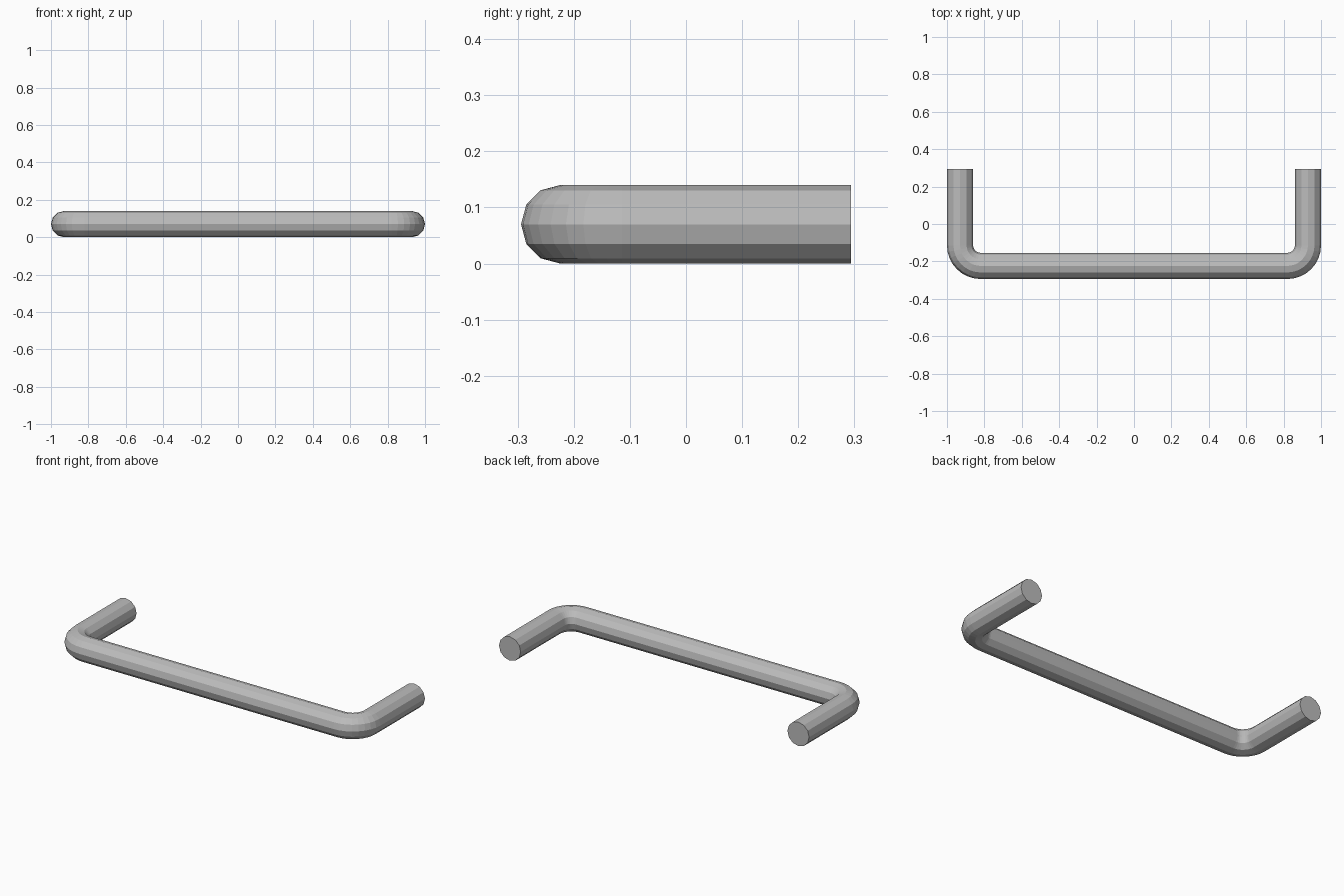
import bpy, bmesh, math
from mathutils import Vector

cube = bpy.data.objects.get("Cube")
if cube:
    bpy.data.objects.remove(cube, do_unlink=True)

TUBE = 0.07      # bar radius
BEND = 0.11      # bend radius along the centreline
LEG_X = 0.93
BAR_Y = -0.224
BACK_Y = 0.294
SIDES = 12
STEPS = 8

metal = bpy.data.materials.new("grey_metal")
metal.use_nodes = True
grey = (0.5, 0.5, 0.5, 1)
metal.diffuse_color = grey
metal.node_tree.nodes["Principled BSDF"].inputs["Base Color"].default_value = grey


def half_path():
    """Centreline of the right half, with the direction at each point."""
    pts = [(Vector((LEG_X, BACK_Y, TUBE)), Vector((0, 1, 0)))]
    centre = Vector((LEG_X - BEND, BAR_Y + BEND, TUBE))
    for i in range(STEPS + 1):
        a = math.pi / 2 * i / STEPS
        out = Vector((math.cos(a), -math.sin(a), 0))
        pts.append((centre + out * BEND, Vector((math.sin(a), math.cos(a), 0))))
    return pts


# Full path: one leg, bend, front bar, bend, other leg
right = half_path()
left = [(Vector((-p.x, p.y, p.z)), Vector((d.x, -d.y, 0))) for p, d in reversed(right)]

# Sweep a round section along the path and cap both ends
bm = bmesh.new()
rings = []
up = Vector((0, 0, 1))
for point, direction in right + left:
    side = direction.cross(up)
    ring = []
    for k in range(SIDES):
        a = math.tau * k / SIDES
        ring.append(bm.verts.new(point + TUBE * (side * math.cos(a) + up * math.sin(a))))
    rings.append(ring)
for r0, r1 in zip(rings, rings[1:]):
    for k in range(SIDES):
        n = (k + 1) % SIDES
        bm.faces.new((r0[k], r0[n], r1[n], r1[k]))
bm.faces.new(rings[0])
bm.faces.new(rings[-1])
bmesh.ops.recalc_face_normals(bm, faces=bm.faces)

mesh = bpy.data.meshes.new("handle_bar")
bm.to_mesh(mesh)
bm.free()
mesh.materials.append(metal)
handle = bpy.data.objects.new("handle_bar", mesh)
bpy.context.collection.objects.link(handle)
